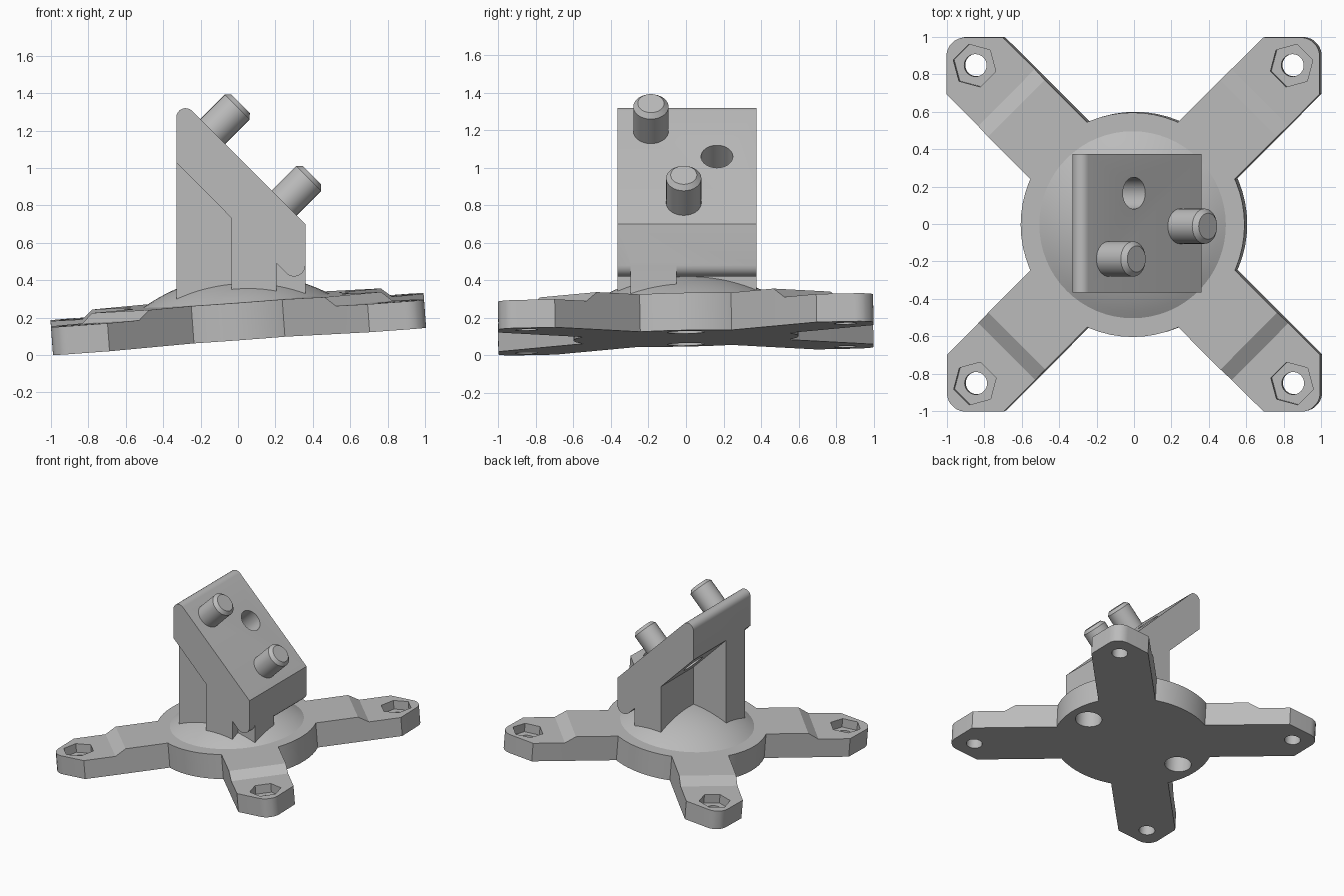
import bpy, bmesh, math
from mathutils import Matrix, Vector

cube = bpy.data.objects.get("Cube")
if cube:
    bpy.data.objects.remove(cube, do_unlink=True)

grey = bpy.data.materials.new("plain grey")
grey.use_nodes = True
grey.diffuse_color = (0.5, 0.5, 0.5, 1)
grey.node_tree.nodes["Principled BSDF"].inputs["Base Color"].default_value = (0.5, 0.5, 0.5, 1)


def make(name, bm, matrix=None):
    bmesh.ops.recalc_face_normals(bm, faces=bm.faces)
    mesh = bpy.data.meshes.new(name)
    bm.to_mesh(mesh)
    bm.free()
    mesh.materials.append(grey)
    if matrix:
        mesh.transform(matrix)
    ob = bpy.data.objects.new(name, mesh)
    bpy.context.collection.objects.link(ob)
    return ob


def prism(name, profile, y0, y1):
    """Extrude an (x, z) profile from y0 to y1."""
    bm = bmesh.new()
    face = bm.faces.new([bm.verts.new((x, y0, z)) for x, z in profile])
    new = bmesh.ops.extrude_face_region(bm, geom=[face])["geom"]
    bmesh.ops.translate(bm, vec=(0, y1 - y0, 0),
                        verts=[v for v in new if isinstance(v, bmesh.types.BMVert)])
    return make(name, bm)


def lathe(name, profile, steps=64, matrix=None):
    """Spin an (r, z) profile, running from axis to axis, about z."""
    bm = bmesh.new()
    verts = [bm.verts.new((r, 0, z)) for r, z in profile]
    edges = [bm.edges.new(pair) for pair in zip(verts, verts[1:])]
    bmesh.ops.spin(bm, geom=verts + edges, axis=(0, 0, 1), cent=(0, 0, 0),
                   angle=math.tau, steps=steps, use_duplicate=False)
    bmesh.ops.remove_doubles(bm, verts=bm.verts, dist=0.0001)
    return make(name, bm, matrix)


def rod(name, r, z0, z1, matrix, steps=32):
    return lathe(name, [(0, z0), (r, z0), (r, z1), (0, z1)], steps, matrix)


def combine(target, other, operation):
    """Apply a boolean and discard the second object."""
    mod = target.modifiers.new("cut", "BOOLEAN")
    mod.operation, mod.solver, mod.object = operation, "EXACT", other
    bpy.context.view_layer.objects.active = target
    bpy.ops.object.modifier_apply(modifier=mod.name)
    bpy.data.objects.remove(other, do_unlink=True)


def arc(cx, cz, r, a0, a1, n=8):
    angles = [math.radians(a0 + (a1 - a0) * i / n) for i in range(n + 1)]
    return [(cx + r * math.cos(a), cz + r * math.sin(a)) for a in angles]


def arm(name, angle):
    """Straight arm with a lowered pad and a rounded corner tip."""
    stations = [(0.45, 0.215, 0.2), (0.88, 0.215, 0.2), (0.96, 0.215, 0.15), (1.2, 0.214, 0.15)]
    stations += [(s, w, 0.15) for s, w in arc(1.273, 0, 0.1, 45, 9, 4)]
    bm = bmesh.new()
    rings = [[bm.verts.new(p) for p in ((s, -w, 0), (s, w, 0), (s, w, h), (s, -w, h))]
             for s, w, h in stations]
    for a, b in zip(rings, rings[1:]):
        for i in range(4):
            j = (i + 1) % 4
            bm.faces.new((a[i], a[j], b[j], b[i]))
    bm.faces.new(rings[0])
    bm.faces.new(rings[-1])
    return make(name, bm, Matrix.Rotation(angle, 4, "Z"))


# Base: disc with a shallow dome, four arms
HEIGHT, CHORD = 0.14, 0.5
R = (CHORD ** 2 + HEIGHT ** 2) / (2 * HEIGHT)
half = math.degrees(math.asin(CHORD / R))
cap = arc(0, 0.2 + HEIGHT - R, R, 90 - half, 90, 12)[:-1] + [(0, 0.2 + HEIGHT)]
base = lathe("base", [(0, 0), (0.6, 0), (0.6, 0.2)] + cap)
for k in range(4):
    combine(base, arm("arm", math.radians(45 + 90 * k)), "UNION")

# Screw holes with hexagonal nut pockets in the arm tips
for sx in (-1, 1):
    for sy in (-1, 1):
        place = Matrix.Translation((0.85 * sx, 0.85 * sy, 0))
        turn = Matrix.Rotation(math.radians(15 * sx * sy), 4, "Z")
        combine(base, rod("hole", 0.06, -0.1, 0.3, place), "DIFFERENCE")
        combine(base, rod("pocket", 0.118, 0.08, 0.3, place @ turn, 6), "DIFFERENCE")

# Blind holes under the disc
for sx in (-1, 1):
    combine(base, rod("blind_hole", 0.1, -0.1, 0.14, Matrix.Translation((0.44 * sx, 0, 0))), "DIFFERENCE")

# The base leans slightly
base.data.transform(Matrix.Translation((0.007, 0, 0.091))
                    @ Matrix.Rotation(-0.073, 4, "Y") @ Matrix.Rotation(0.02, 4, "X"))

# Sloped mount: slanted plate with rounded ends, a block and a post beneath it
BACK, FRONT, FOOT = -0.33, 0.36, 0.27
plate = [(BACK, 1.03)] + arc(0.3, 0.48, 0.06, 225, 360) + [(FRONT, 0.7)] + arc(-0.28, 1.27, 0.05, 45, 180)
mount = prism("sloped_mount", plate, -0.365, 0.375)
block = [(-0.035, FOOT), (0.205, FOOT), (0.205, 0.6), (-0.035, 0.84)]
combine(mount, prism("block", block, -0.365, 0.375), "UNION")
post = [(BACK, FOOT), (FRONT, FOOT), (FRONT, 0.5), (BACK, 1.15)]
combine(mount, prism("post", post, -0.295, -0.05), "UNION")


def on_slope(x, y):
    return Matrix.Translation((x, y, 1.06 - x)) @ Matrix.Rotation(math.radians(45), 4, "Y")


# Through hole and two chamfered pins on the slope
combine(mount, rod("slope_hole", 0.085, -0.4, 0.2, on_slope(0, 0.165)), "DIFFERENCE")
pin = [(0, -0.03), (0.094, -0.03), (0.094, 0.185), (0.07, 0.21), (0, 0.21)]
pins = [lathe("upper_pin", pin, 32, on_slope(-0.135, -0.187)),
        lathe("lower_pin", pin, 32, on_slope(0.247, -0.012))]

# Smooth shading on round surfaces, sharp elsewhere
bpy.ops.object.select_all(action="DESELECT")
for ob in [base, mount] + pins:
    ob.select_set(True)
bpy.context.view_layer.objects.active = base
bpy.ops.object.shade_smooth_by_angle(angle=math.radians(25))
